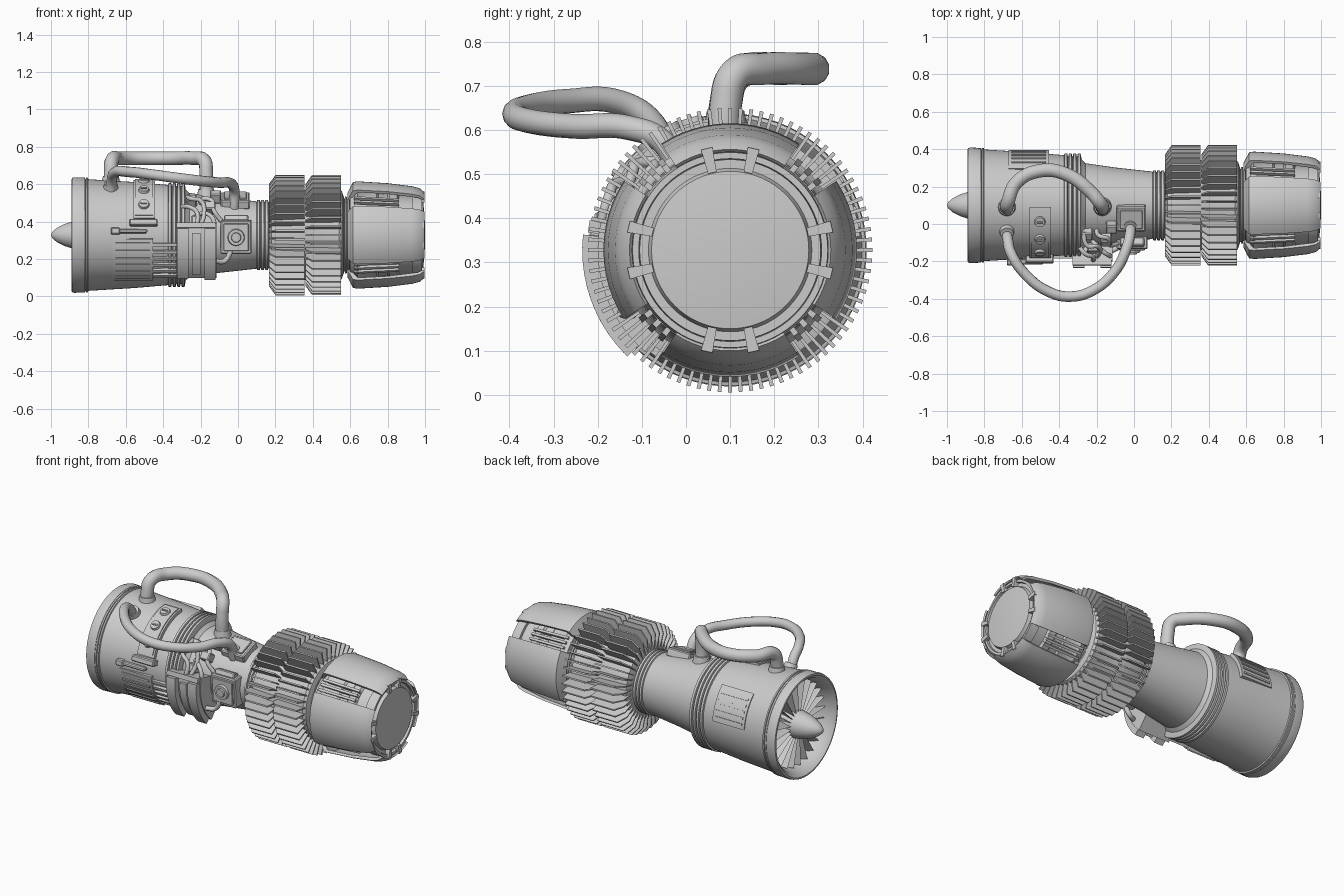
import bpy, bmesh, math
from math import sin, cos, pi, radians
from mathutils import Vector, Matrix

cube = bpy.data.objects.get("Cube")
if cube:
    bpy.data.objects.remove(cube, do_unlink=True)

CY, CZ = 0.10, 0.328   # engine axis

metal = bpy.data.materials.new("light grey metal")
metal.use_nodes = True
metal.diffuse_color = (0.6, 0.6, 0.6, 1)
metal.node_tree.nodes["Principled BSDF"].inputs["Base Color"].default_value = (0.6, 0.6, 0.6, 1)


def polar(x, r, a):
    """Point around the axis; a in degrees from the top towards the front."""
    a = radians(a)
    return Vector((x, CY - r * sin(a), CZ + r * cos(a)))


def finish(name, bm, smooth=True):
    bmesh.ops.recalc_face_normals(bm, faces=bm.faces)
    me = bpy.data.meshes.new(name)
    bm.to_mesh(me)
    bm.free()
    me.materials.append(metal)
    ob = bpy.data.objects.new(name, me)
    bpy.context.collection.objects.link(ob)
    if smooth:
        bpy.ops.object.select_all(action='DESELECT')
        ob.select_set(True)
        bpy.context.view_layer.objects.active = ob
        bpy.ops.object.shade_smooth_by_angle(angle=radians(35))
    return ob


def lathe(name, profile, n=72):
    bm = bmesh.new()
    rings = []
    for x, r in profile:
        if r == 0:
            rings.append([bm.verts.new(polar(x, 0, 0))] * n)
        else:
            rings.append([bm.verts.new(polar(x, r, 360 * i / n)) for i in range(n)])
    for p, q in zip(rings, rings[1:]):
        for i in range(n):
            j = (i + 1) % n
            bm.faces.new(list(dict.fromkeys((p[i], p[j], q[j], q[i]))))
    return finish(name, bm)


def add_sector(bm, outline, a0, a1, steps):
    """Sweep a closed (x, r) outline around the axis between two angles."""
    rows = [[bm.verts.new(polar(x, r, a0 + (a1 - a0) * i / steps)) for x, r in outline]
            for i in range(steps + 1)]
    k = len(outline)
    for p, q in zip(rows, rows[1:]):
        for i in range(k):
            bm.faces.new((p[i], p[(i + 1) % k], q[(i + 1) % k], q[i]))
    bm.faces.new(rows[0])
    bm.faces.new(rows[-1])


def plates(name, items):
    """Curved plates, each (x0, x1, r0, r1, a0, a1)."""
    bm = bmesh.new()
    for x0, x1, r0, r1, a0, a1 in items:
        add_sector(bm, [(x0, r0), (x1, r0), (x1, r1), (x0, r1)], a0, a1,
                   max(1, int(abs(a1 - a0) / 5)))
    return finish(name, bm)


def radial_matrix(x, r, a):
    out = polar(0, 1, a) - polar(0, 0, a)
    side = out.cross(Vector((1, 0, 0)))
    m = Matrix((Vector((1, 0, 0)), side, out)).transposed().to_4x4()
    m.translation = polar(x, r, a)
    return m


def box(name, x, r, a, size, bevel=0.006):
    bm = bmesh.new()
    bmesh.ops.create_cube(bm, size=1, matrix=radial_matrix(x, r, a) @ Matrix.Diagonal((*size, 1)))
    bmesh.ops.bevel(bm, geom=bm.edges[:], offset=bevel, segments=1, affect='EDGES')
    return finish(name, bm, False)


def knob(name, x, r, a, radius, depth, top=1.0):
    bm = bmesh.new()
    bmesh.ops.create_cone(bm, cap_ends=True, segments=20, radius1=radius, radius2=radius * top,
                          depth=depth, matrix=radial_matrix(x, r, a))
    return finish(name, bm)


def pipe(name, points, radius, res=8):
    cu = bpy.data.curves.new(name, 'CURVE')
    cu.dimensions = '3D'
    cu.bevel_depth, cu.bevel_resolution, cu.resolution_u = radius, 4, res
    cu.use_fill_caps = True
    sp = cu.splines.new('BEZIER')
    sp.bezier_points.add(len(points) - 1)
    for b, p in zip(sp.bezier_points, points):
        b.co = p
        b.handle_left_type = b.handle_right_type = 'AUTO'
    cu.materials.append(metal)
    ob = bpy.data.objects.new(name, cu)
    bpy.context.collection.objects.link(ob)


def ribbed(x0, x1, r0, r1, count):
    """Profile of a raised band with grooves."""
    w = (x1 - x0) / count
    pts = []
    for i in range(count):
        x = x0 + i * w
        pts += [(x, r0), (x + .15 * w, r1), (x + .75 * w, r1), (x + .9 * w, r0)]
    return pts


# Main casing, intake mouth and neck
lathe("intake_casing", [(-.70, 0), (-.70, .25), (-.80, .252), (-.87, .275), (-.89, .295), (-.888, .305),
                        (-.875, .309), (-.83, .307)] + ribbed(-.83, -.80, .299, .307, 2)
      + [(-.795, .298), (-.55, .283), (-.375, .268)] + ribbed(-.375, -.28, .262, .277, 4)
      + [(-.28, .245), (-.26, .225), (-.10, .202), (.10, .180)]
      + ribbed(.10, .165, .177, .187, 3) + [(.17, .172), (.17, 0)])

# Spinner and intake blades
lathe("spinner", [(-1, 0), (-.994, .016), (-.97, .037), (-.93, .058), (-.88, .074), (-.82, .084), (-.75, .085), (-.75, 0)], 32)
bm = bmesh.new()
for i in range(24):
    a = 15 * i
    near = [bm.verts.new(polar(x, r, a + d)) for x, r, d in
            ((-.84, .07, -5), (-.84, .255, -3), (-.77, .255, 3), (-.77, .07, 5))]
    far = [bm.verts.new(v.co + Vector((.012, 0, 0))) for v in near]
    bm.faces.new(near)
    bm.faces.new(far)
    for j in range(4):
        bm.faces.new((near[j], near[(j + 1) % 4], far[(j + 1) % 4], far[j]))
finish("intake_blades", bm, False)

# Two rows of cooling fins around a core
lathe("fin_core", [(.165, 0), (.165, .18), (.18, .225), (.35, .245), (.37, .235), (.54, .245),
                   (.555, .235), (.57, .19), (.57, 0)])
for name, x0, shift in (("front_cooling_fins", .165, 0), ("rear_cooling_fins", .36, .5)):
    bm = bmesh.new()
    for i in range(42):
        a = (i + shift) * 360 / 42
        add_sector(bm, [(x0, .17), (x0, .272), (x0 + .036, .322), (x0 + .19, .322), (x0 + .19, .17)],
                   a - .8, a + .8, 1)
    finish(name, bm, False)

# Exhaust core, collar and nozzle ring
lathe("exhaust_core", [(.55, 0), (.55, .19)] + ribbed(.555, .60, .19, .205, 3)
      + [(.60, .235), (.64, .25), (.66, .235), (.74, .232), (.75, .222), (.80, .22), (.81, .23), (.85, .228),
         (.86, .212), (.97, .205), (.97, .185), (.99, .178), (.998, .10), (1, 0)])
lathe("nozzle_ring", [(.93, .205), (.93, .226), (.985, .221), (.985, .207), (.93, .205)])

# Four petals, their end clips and the rods between them
bm = bmesh.new()
clips = bmesh.new()
rods = bmesh.new()
for q in range(4):
    c = 90 * q
    add_sector(bm, [(.585, .225), (.615, .283), (.64, .287), (.80, .277), (.93, .261), (.972, .25), (.998, .228),
                    (.99, .222), (.96, .238), (.80, .262), (.64, .272), (.60, .22)], c - 33, c + 33, 12)
    for s in (-13, 13):
        add_sector(clips, [(.93, .18), (.93, .245), (.998, .236), (.998, .18)], c + s - 3.2, c + s + 3.2, 1)
    for s in (38, 45, 52):
        add_sector(rods, [(.62, .21), (.62, .258), (.86, .243), (.86, .20)], c + s - 1.6, c + s + 1.6, 1)
finish("exhaust_petals", bm)
finish("petal_clips", clips, False)
finish("petal_rods", rods, False)

# Large handle pipe and thin front pipe, with flanges
pipe("large_pipe", [(-.68, .09, .56), (-.68, .09, .66), (-.675, .115, .725), (-.63, .22, .738), (-.50, .285, .738),
                    (-.36, .265, .738), (-.23, .17, .738), (-.18, .11, .725), (-.17, .09, .66),
                    (-.17, .09, .50)], .037)
pipe("thin_pipe", [(-.68, -.04, .54), (-.675, -.08, .62), (-.66, -.15, .662), (-.58, -.27, .665), (-.45, -.365, .65),
                   (-.34, -.388, .635), (-.22, -.355, .62), (-.10, -.25, .608), (-.04, -.13, .605),
                   (-.02, -.05, .57), (-.02, -.01, .47)], .028)
for name, x, r, a, rad in (("large_pipe_front_flange", -.68, .295, 2, .05), ("large_pipe_rear_flange", -.17, .225, 2, .05),
                           ("thin_pipe_front_flange", -.68, .295, 29, .042), ("thin_pipe_rear_flange", -.02, .215, 30, .04)):
    knob(name, x, r, a, rad, .04, .85)

# Button bank on the upper front
plates("button_bank", [(-.56, -.445, .26, .295, 2, 72), (-.55, -.455, .26, .301, 5, 69)])
for i, a in enumerate((17, 37, 57)):
    knob("bank_button_%d" % (i + 1), -.503, .304, a, .031, .018, .85)
    box("bank_button_bar_%d" % (i + 1), -.503, .315, a, (.035, .009, .009), .002)
box("bank_lower_block", -.505, .292, 77, (.15, .035, .05))

# Ribbed front panel with cables and latch
plates("front_panel", [(-.67, -.455, .26, .294, 94, 146)]
       + [(-.655, -.47, .28, .299, a, a + 3) for a in range(98, 143, 8)])
plates("front_cables", [(-.455, -.32, .25, .288, a, a + 3.5) for a in range(99, 142, 8)])
box("latch_bar", -.58, .302, 86, (.19, .022, .03))
box("latch_block", -.655, .305, 86, (.05, .036, .035))

# Access panel on the rear side
plates("rear_panel", [(-.67, -.455, .26, .296, -84, -42)]
       + [(-.655, -.47, .28, .301, a, a + 2.5) for a in range(-80, -45, 7)])

# Protruding equipment block at the front
plates("equipment_block", [(-.33, -.115, .19, .30, 78, 140), (-.325, -.265, .28, .335, 84, 134),
                           (-.245, -.20, .28, .318, 88, 132), (-.18, -.12, .28, .335, 84, 136),
                           (-.33, -.12, .28, .325, 78, 83)])

# Gauge box on the front and mount box on top
box("gauge_box", -.01, .195, 93, (.165, .18, .07))
box("gauge_plate", -.01, .232, 93, (.135, .145, .014), .003)
knob("gauge_rim", -.01, .243, 93, .047, .02, .9)
knob("gauge_dial", -.01, .252, 93, .03, .02, .8)
box("gauge_box_top_tab", -.01, .215, 67, (.13, .035, .045))
box("mount_box", -.015, .195, 20, (.155, .14, .05))
box("mount_plate", -.015, .222, 20, (.12, .105, .014), .003)

# Small hoses and fittings between casing and neck
hoses = [[(-.27, .25, 35), (-.25, .29, 48), (-.20, .285, 50), (-.18, .27, 62), (-.20, .28, 80)],
         [(-.30, .26, 55), (-.26, .30, 60), (-.22, .30, 66), (-.22, .30, 82)],
         [(-.20, .20, 38), (-.19, .25, 40), (-.14, .255, 44), (-.13, .25, 58), (-.09, .22, 70)],
         [(-.24, .20, 60), (-.16, .275, 66), (-.13, .28, 74), (-.13, .27, 88)]]
for i, h in enumerate(hoses):
    pipe("small_hose_%d" % (i + 1), [polar(*p) for p in h], .012, 6)
for i, (x, a) in enumerate(((-.25, 40), (-.15, 52), (-.22, 72), (-.12, 30))):
    box("hose_fitting_%d" % (i + 1), x, .235, a, (.06, .05, .06))
pipe("lower_hose", [polar(*p) for p in ((-.12, .28, 120), (-.07, .26, 122), (-.04, .235, 112), (-.03, .2, 104))], .014, 6)
